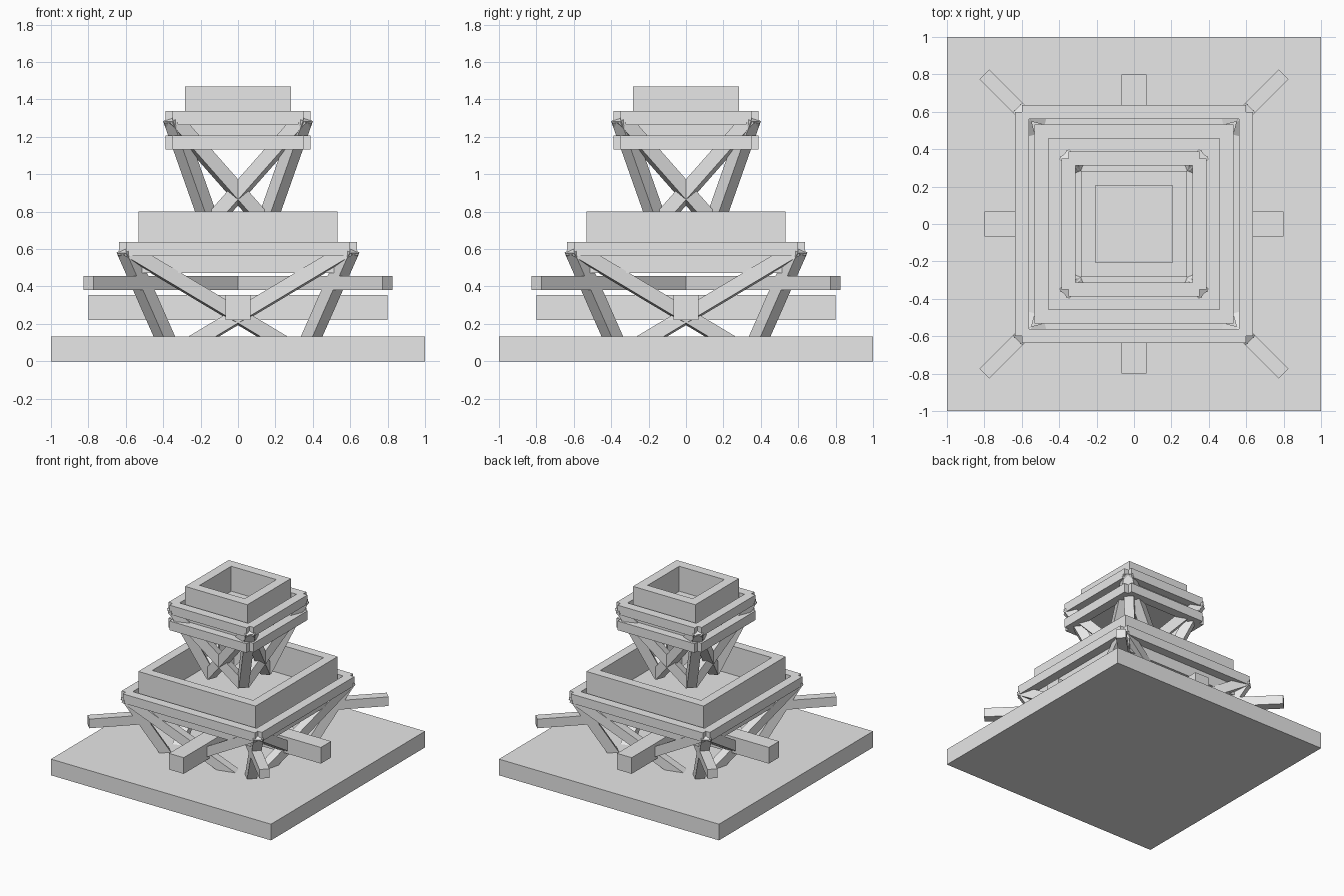
import bpy
import math
from mathutils import Vector, Matrix

if "Cube" in bpy.data.objects:
    bpy.data.objects.remove(bpy.data.objects["Cube"])

BEAM = 0.075  # square section shared by legs, braces and ring beams

grey = bpy.data.materials.new("plain_grey")
grey.use_nodes = True
grey.diffuse_color = (0.8, 0.8, 0.8, 1)
grey.node_tree.nodes["Principled BSDF"].inputs["Base Color"].default_value = (0.8, 0.8, 0.8, 1)


def box(name, center, size, rotation=None):
    bpy.ops.mesh.primitive_cube_add(size=1)
    obj = bpy.context.object
    obj.name = name
    matrix = Matrix.Translation(center)
    if rotation is not None:
        matrix = matrix @ rotation.to_matrix().to_4x4()
    obj.data.transform(matrix @ Matrix.Diagonal((*size, 1)))
    obj.data.materials.append(grey)
    return obj


def slab(name, half, bottom, top):
    return box(name, (0, 0, (bottom + top) / 2), (2 * half, 2 * half, top - bottom))


def strut(name, start, end):
    start, end = Vector(start), Vector(end)
    way = end - start
    return box(name, (start + end) / 2, (BEAM, BEAM, way.length), way.to_track_quat("Z", "Y"))


def ring(name, half, z):
    # Four beams that stop at the corners, leaving small notches
    for sign in (-1, 1):
        box(name + "_x_beam", (0, sign * half, z), (2 * half, BEAM, BEAM))
        box(name + "_y_beam", (sign * half, 0, z), (BEAM, 2 * half, BEAM))


def tray(name, outer, inner, bottom, top):
    # Open square box made from a mitre-free wall loop
    wall = outer - inner
    mid, z, height = (outer + inner) / 2, (bottom + top) / 2, top - bottom
    for sign in (-1, 1):
        box(name + "_long_wall", (0, sign * mid, z), (2 * outer, wall, height))
        box(name + "_short_wall", (sign * mid, 0, z), (wall, 2 * inner, height))


def splayed_frame(name, low, high, z_low, z_high):
    corners = [(-1, -1), (1, -1), (1, 1), (-1, 1)]
    for i, (x, y) in enumerate(corners):
        foot = (x * low, y * low, z_low)
        strut(name + "_leg", foot, (x * high, y * high, z_high))
        # Crossing braces run to the two neighbouring corners
        for step in (1, -1):
            u, v = corners[(i + step) % 4]
            strut(name + "_brace", foot, (u * high, v * high, z_high))


# Base and lower crossing beams
slab("base", 1, 0, 0.133)
box("cross_beam_x", (0, 0, 0.287), (1.6, 0.133, 0.133))
box("cross_beam_y", (0, 0, 0.287), (0.133, 1.6, 0.133))
for angle in (45, 135):
    turn = Matrix.Rotation(math.radians(angle), 3, "Z").to_quaternion()
    box("diagonal_beam", (0, 0, 0.418), (1.6 * math.sqrt(2), BEAM, BEAM), turn)

# Lower tier
splayed_frame("lower", 0.35, 0.6, 0.033, 0.6)
ring("lower_ring", 0.6, 0.6)
slab("lower_floor", 0.565, 0.473, 0.565)
tray("lower_tray", 0.533, 0.458, 0.565, 0.8)

# Upper tier
splayed_frame("upper", 0.15, 0.35, 0.733, 1.3)
ring("upper_ring", 0.35, 1.3)
ring("middle_ring", 0.35, 1.17)
slab("upper_floor", 0.32, 1.175, 1.265)
tray("upper_tray", 0.283, 0.205, 1.265, 1.47)
